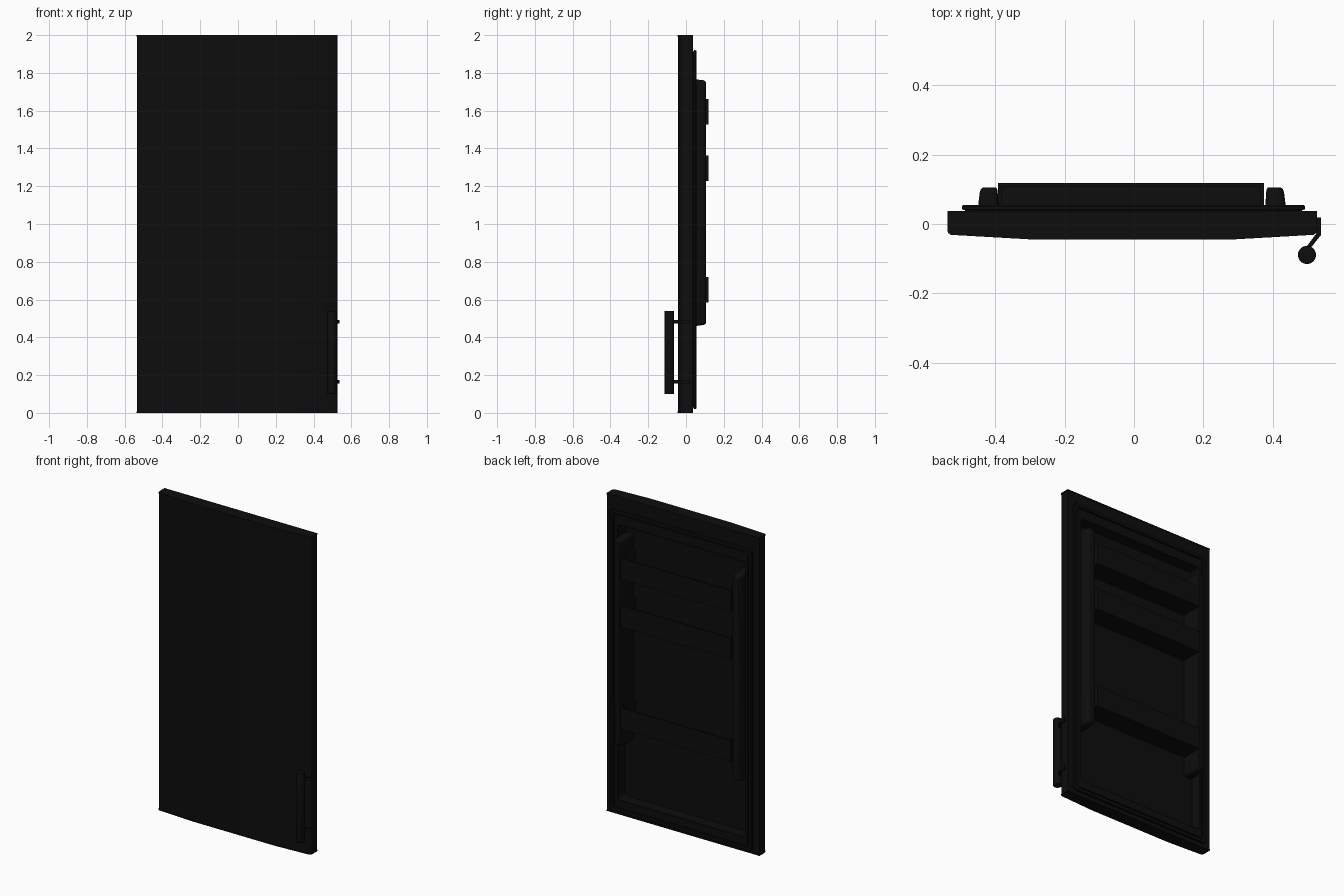
import bpy, bmesh, math

if "Cube" in bpy.data.objects:
    bpy.data.objects.remove(bpy.data.objects["Cube"])

BLACK = bpy.data.materials.new("black_enamel")
BLACK.diffuse_color = (0.004, 0.004, 0.004, 1)
BLACK.use_nodes = True
BLACK.node_tree.nodes["Principled BSDF"].inputs["Base Color"].default_value = BLACK.diffuse_color
CX = -0.006  # middle of the door panel


def finish(name, bm, angle=35):
    bmesh.ops.remove_doubles(bm, verts=bm.verts, dist=1e-5)
    bmesh.ops.recalc_face_normals(bm, faces=bm.faces)
    me = bpy.data.meshes.new(name)
    bm.to_mesh(me)
    bm.free()
    ob = bpy.data.objects.new(name, me)
    bpy.context.collection.objects.link(ob)
    me.materials.append(BLACK)
    bpy.ops.object.select_all(action='DESELECT')
    ob.select_set(True)
    bpy.context.view_layer.objects.active = ob
    bpy.ops.object.shade_smooth_by_angle(angle=math.radians(angle))
    return ob


def prism(name, pts, z0, z1):
    """Extrude an xy outline from z0 to z1."""
    bm = bmesh.new()
    lo, hi = [[bm.verts.new((x, y, z)) for x, y in pts] for z in (z0, z1)]
    n = len(pts)
    for i in range(n):
        j = (i + 1) % n
        bm.faces.new((lo[i], lo[j], hi[j], hi[i]))
    bm.faces.new(lo)
    bm.faces.new(hi)
    return finish(name, bm)


def rounded_rect(x0, x1, z0, z1, r, seg=5):
    pts = []
    for cx, cz, a in ((x1 - r, z1 - r, 0), (x0 + r, z1 - r, 90),
                      (x0 + r, z0 + r, 180), (x1 - r, z0 + r, 270)):
        for i in range(seg + 1):
            t = math.radians(a + 90 * i / seg)
            pts.append((cx + r * math.cos(t), cz + r * math.sin(t)))
    return pts


def stack(name, layers, caps=(True, True)):
    """Bridge rounded rectangles (x0, x1, z0, z1, r, y) along y."""
    bm = bmesh.new()
    loops = [[bm.verts.new((x, l[5], z)) for x, z in rounded_rect(*l[:5])] for l in layers]
    for a, b in zip(loops, loops[1:]):
        n = len(a)
        for i in range(n):
            j = (i + 1) % n
            bm.faces.new((a[i], a[j], b[j], b[i]))
    if caps[0]:
        bm.faces.new(loops[0])
    if caps[1]:
        bm.faces.new(loops[-1])
    return finish(name, bm)


# Door panel with bowed front, and thin end caps
outline = [(-0.536, 0.036), (-0.536, -0.018), (-0.533, -0.025), (-0.526, -0.030),
           (-0.29, -0.043), (0.28, -0.043), (0.515, -0.030), (0.523, -0.025),
           (0.526, -0.018), (0.526, 0.036)]
door = prism("door_panel", outline, 0.008, 1.992)
rim = [(CX + (x - CX) * 1.003, y * 1.04) for x, y in outline]
prism("bottom_cap", rim, 0, 0.008)
prism("top_cap", rim, 1.992, 2)

# Recess cut into the back of the door
REC = (-0.450, 0.438, 0.10, 1.83, 0.025)
cutter = stack("recess_cutter", [(*REC, -0.018), (*REC, 0.08)])
mod = door.modifiers.new("recess", 'BOOLEAN')
mod.operation = 'DIFFERENCE'
mod.solver = 'EXACT'
mod.object = cutter
bpy.context.view_layer.objects.active = door
bpy.ops.object.modifier_apply(modifier=mod.name)
bpy.data.objects.remove(cutter)


# Sealing gasket and raised liner rim around the recess
def ring(d, y, r=0.02):
    return (-0.495 + d, 0.492 - d, 0.02 + d, 1.92 - d, r, y)


stack("gasket_and_rim", [
    ring(0.008, 0.034), ring(0.008, 0.040), ring(0.0, 0.042), ring(0.0, 0.051),
    ring(0.003, 0.055), ring(0.020, 0.055), ring(0.022, 0.046), ring(0.028, 0.046),
    ring(0.030, 0.053), (-0.453, 0.441, 0.097, 1.833, 0.025, 0.053),
    (*REC, 0.050), (*REC, 0.036)], caps=(False, False))

# Side ribs that carry the bins
for side, name in ((-1, "rib_left"), (1, "rib_right")):
    def rib(inset, y):
        a, b = sorted((CX + side * (0.443 - inset), CX + side * (0.384 + inset * 0.5)))
        return (a, b, 0.46 + inset, 1.766 - inset, 0.018, y)
    stack(name, [rib(0, -0.018), rib(0, 0.05), rib(0.005, 0.092),
                 rib(0.008, 0.100), rib(0.014, 0.105)])

# Door bins: open-topped trays between the ribs
X0, X1, T = -0.391, 0.374, 0.010
for name, z0, z1 in (("bin_lower", 0.585, 0.720), ("bin_middle", 1.228, 1.363),
                     ("bin_upper", 1.528, 1.662)):
    bm = bmesh.new()
    for lo, hi in (((X0, -0.018, z0), (X1, 0.118, z0 + T)),
                   ((X0, 0.118 - T, z0 + T), (X1, 0.118, z1)),
                   ((X0, -0.018, z0 + T), (X0 + T, 0.118 - T, z1)),
                   ((X1 - T, -0.018, z0 + T), (X1, 0.118 - T, z1))):
        vs = bmesh.ops.create_cube(bm, size=1)["verts"]
        for v in vs:
            v.co = [lo[i] if v.co[i] < 0 else hi[i] for i in range(3)]
    finish(name, bm)

# Bar handle with softened ends
bm = bmesh.new()
bmesh.ops.create_cone(bm, cap_ends=True, segments=32, radius1=0.026, radius2=0.026, depth=0.44)
ends = [e for e in bm.edges if abs(e.verts[0].co.z - e.verts[1].co.z) < 1e-4]
bmesh.ops.bevel(bm, geom=ends, offset=0.004, segments=2, affect='EDGES', profile=0.5)
bmesh.ops.translate(bm, verts=bm.verts, vec=(0.498, -0.089, 0.32))
finish("handle_bar", bm)

# Two angled brackets joining handle to door edge
bracket = [(0.526, 0.018), (0.538, 0.018), (0.538, -0.032), (0.508, -0.070),
           (0.496, -0.066), (0.526, -0.026)]
for name, z in (("bracket_lower", 0.165), ("bracket_upper", 0.483)):
    prism(name, bracket, z - 0.010, z + 0.010)
